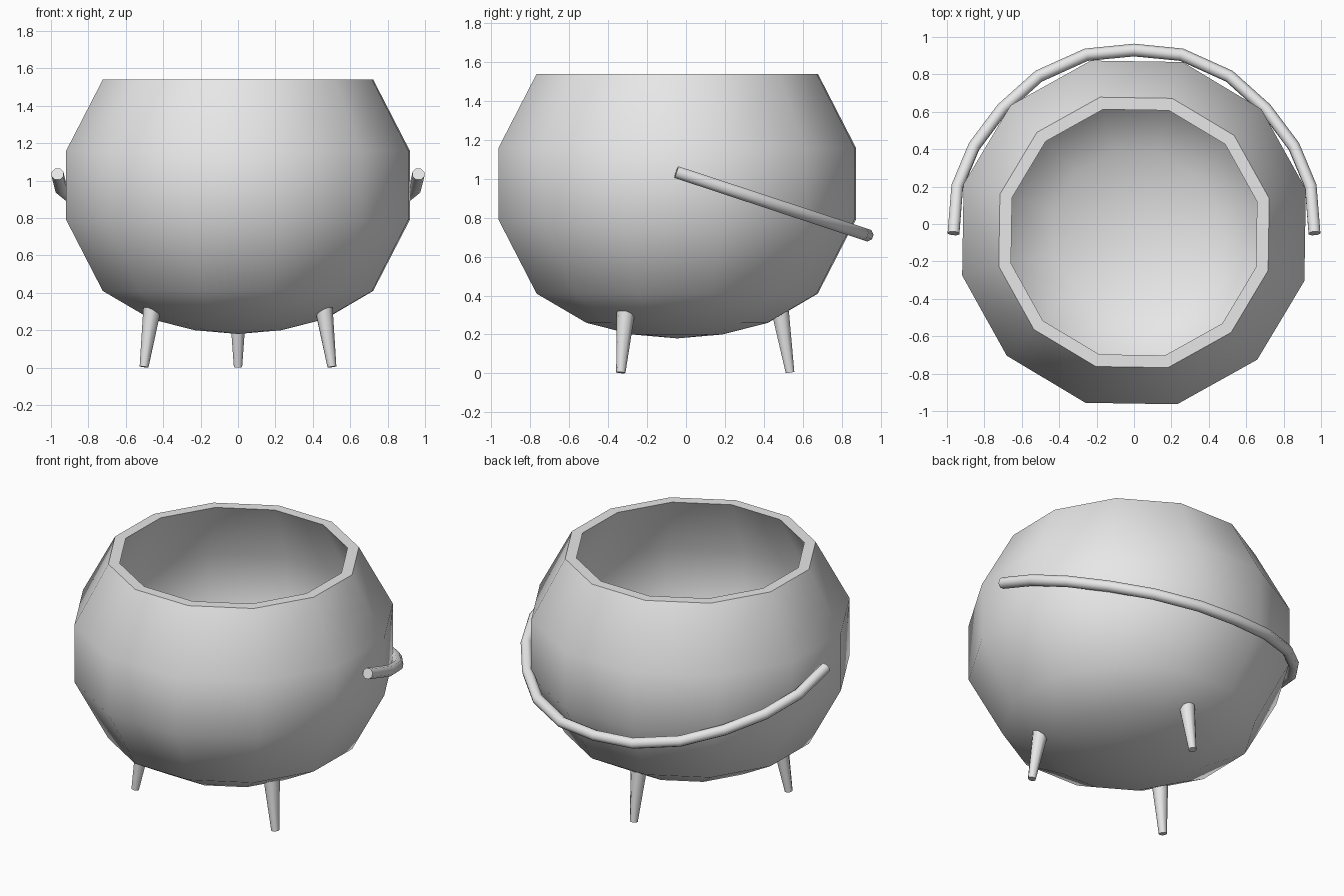
import bpy, bmesh, math
from mathutils import Vector

cube = bpy.data.objects.get("Cube")
if cube:
    bpy.data.objects.remove(cube, do_unlink=True)

CENTRE_Y = -0.045

iron = bpy.data.materials.new("light grey iron")
iron.use_nodes = True
GREY = (0.8, 0.8, 0.8, 1)
iron.diffuse_color = GREY
iron.node_tree.nodes["Principled BSDF"].inputs["Base Color"].default_value = GREY


def finish(name, bm):
    """Turn a bmesh into a smooth object with sharp rims and caps."""
    bmesh.ops.recalc_face_normals(bm, faces=bm.faces[:])
    mesh = bpy.data.meshes.new(name)
    bm.to_mesh(mesh)
    bm.free()
    mesh.materials.append(iron)
    obj = bpy.data.objects.new(name, mesh)
    bpy.context.collection.objects.link(obj)
    bpy.ops.object.select_all(action='DESELECT')
    obj.select_set(True)
    bpy.context.view_layer.objects.active = obj
    bpy.ops.object.shade_smooth_by_angle(angle=math.radians(50))
    return obj


def bridge(bm, a, b):
    n = len(a)
    for i in range(n):
        j = (i + 1) % n
        bm.faces.new((a[i], a[j], b[j], b[i]))


def tube(name, points, radii, sides, ref):
    """Round bar through the points; ref is a direction across the bar."""
    bm = bmesh.new()
    rings = []
    for k, (p, r) in enumerate(zip(points, radii)):
        t = points[min(k + 1, len(points) - 1)] - points[max(k - 1, 0)]
        u = t.cross(ref).normalized()
        v = u.cross(t).normalized()
        ring = []
        for i in range(sides):
            a = 2 * math.pi * (i + 0.5) / sides
            ring.append(bm.verts.new(p + r * (math.cos(a) * u + math.sin(a) * v)))
        rings.append(ring)
    for a, b in zip(rings, rings[1:]):
        bridge(bm, a, b)
    bm.faces.new(rings[0])
    bm.faces.new(rings[-1])
    return finish(name, bm)


# Pot: hollow twelve-sided bowl, outside from the bottom up, then inside down
SIDES = 12
outer = [(0.23, 0.2), (0.465, 0.26), (0.72, 0.41), (0.915, 0.79), (0.915, 1.16), (0.72, 1.54)]
inner = [(0.655, 1.54), (0.85, 1.145), (0.85, 0.805), (0.67, 0.45), (0.43, 0.315), (0.21, 0.26)]
bm = bmesh.new()
rings = []
for flat_radius, z in outer + inner:
    r = flat_radius / math.cos(math.pi / SIDES)
    ring = []
    for i in range(SIDES):
        a = 2 * math.pi * (i + 0.5) / SIDES - math.radians(0.9)
        ring.append(bm.verts.new((r * math.cos(a), CENTRE_Y + r * math.sin(a), z)))
    rings.append(ring)
for a, b in zip(rings, rings[1:]):
    bridge(bm, a, b)
for ring, z in ((rings[0], 0.18), (rings[-1], 0.24)):
    pole = bm.verts.new((0, CENTRE_Y, z))
    for i in range(SIDES):
        bm.faces.new((ring[i], ring[(i + 1) % SIDES], pole))
finish("pot", bm)

# Handle: half hoop hanging down behind the pot
half = [(0.965, -0.05), (0.945, 0.2), (0.855, 0.415), (0.705, 0.615), (0.51, 0.79), (0.255, 0.905)]
arc = half + [(0, 0.93)] + [(-x, y) for x, y in reversed(half)]
SLOPE = -0.33
path = [Vector((x, y, 1.035 + SLOPE * (y + 0.05))) for x, y in arc]
tube("handle", path, [0.034] * len(path), 8, Vector((0, -SLOPE, 1)))

# Legs: three tapered pegs splayed outwards
for name, angle in (("back_leg", 90), ("front_left_leg", -30), ("front_right_leg", 210)):
    a = math.radians(angle)
    out = Vector((math.cos(a), math.sin(a), 0))
    base = Vector((0, CENTRE_Y, 0))
    foot = base + out * 0.58 + Vector((0, 0, 0.004))
    top = base + out * 0.53 + Vector((0, 0, 0.315))
    tube(name, [foot, top], [0.024, 0.048], 8, out)
